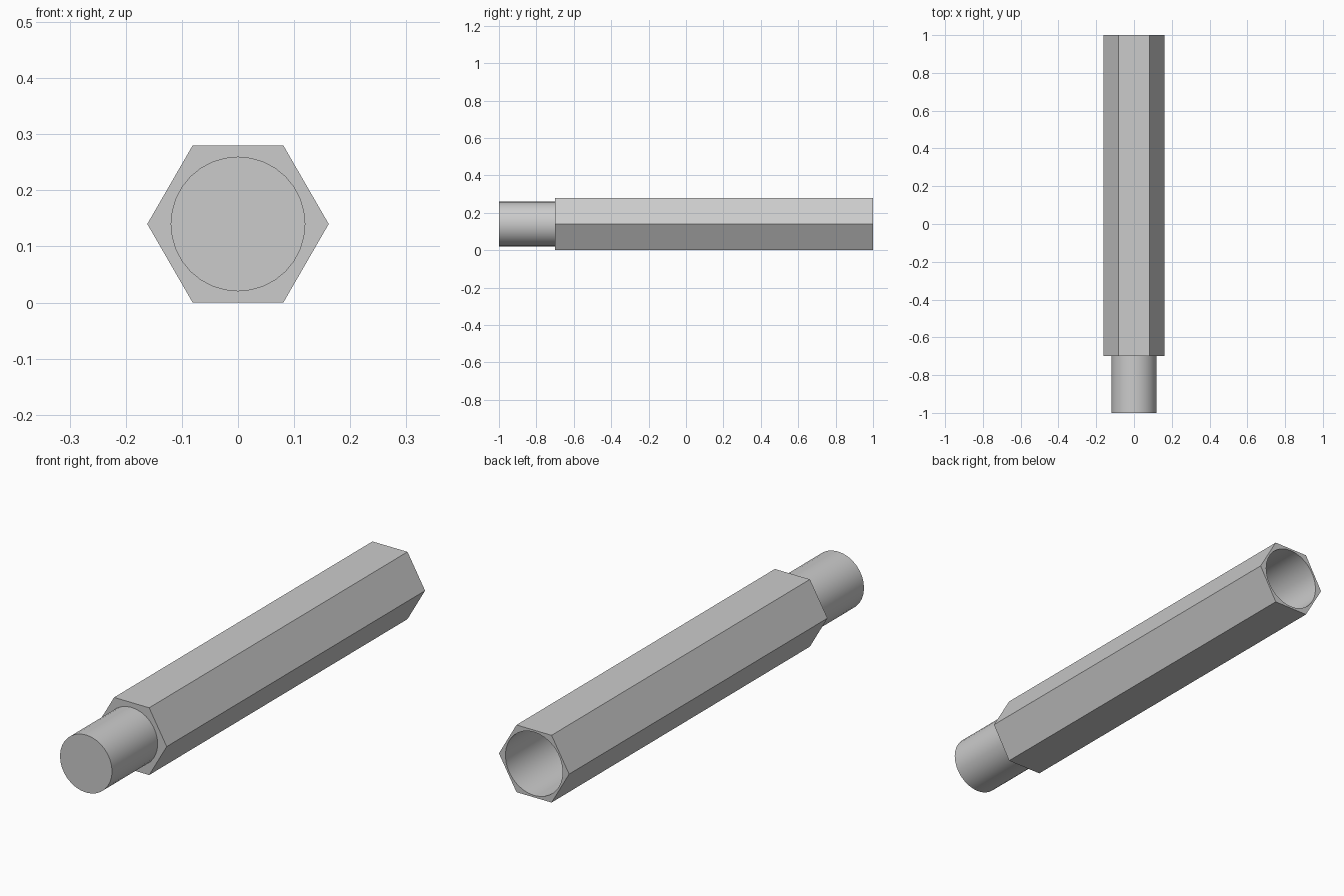
import bpy
import bmesh
from math import cos, sin, radians, tau
from mathutils import Vector

cube = bpy.data.objects.get("Cube")
if cube:
    bpy.data.objects.remove(cube, do_unlink=True)

FLAT = 0.14                          # half the width across flats
CORNER = FLAT / cos(radians(30))     # half the width across corners
SHOULDER = -0.70                     # where the hexagon meets the pin
BORE_DEPTH = 0.4

metal = bpy.data.materials.new("grey_metal")
metal.use_nodes = True
colour = (0.6, 0.6, 0.6, 1)
metal.diffuse_color = colour
metal.node_tree.nodes["Principled BSDF"].inputs["Base Color"].default_value = colour


def prism(name, sides, radius, y0, y1):
    """Regular prism lying along y, with a corner on +x."""
    bm = bmesh.new()
    ring = [bm.verts.new((radius * cos(tau * i / sides), y0,
                          FLAT + radius * sin(tau * i / sides)))
            for i in range(sides)]
    face = bm.faces.new(ring)
    grown = bmesh.ops.extrude_face_region(bm, geom=[face], use_keep_orig=True)
    moved = [v for v in grown["geom"] if isinstance(v, bmesh.types.BMVert)]
    bmesh.ops.translate(bm, verts=moved, vec=Vector((0, y1 - y0, 0)))
    bmesh.ops.recalc_face_normals(bm, faces=bm.faces)
    mesh = bpy.data.meshes.new(name)
    bm.to_mesh(mesh)
    bm.free()
    mesh.materials.append(metal)
    obj = bpy.data.objects.new(name, mesh)
    bpy.context.collection.objects.link(obj)
    return obj


def select_only(obj):
    bpy.ops.object.select_all(action='DESELECT')
    obj.select_set(True)
    bpy.context.view_layer.objects.active = obj


# Hexagonal body and round front pin, seated a little into the body
body = prism("hex_body", 6, CORNER, SHOULDER, 1)
pin = prism("round_pin", 32, 0.12, -1, SHOULDER + 0.02)

# Blind bore in the back end
cutter = prism("bore_cutter", 32, 0.132, 1 - BORE_DEPTH, 1.1)
cutter.hide_render = True
bore = body.modifiers.new("bore", 'BOOLEAN')
bore.operation = 'DIFFERENCE'
bore.solver = 'EXACT'
bore.object = cutter
select_only(body)
bpy.ops.object.modifier_apply(modifier=bore.name)
bpy.data.objects.remove(cutter, do_unlink=True)

# Smooth round walls, sharp hexagon edges
for part in (body, pin):
    select_only(part)
    bpy.ops.object.shade_smooth_by_angle(angle=radians(30))
